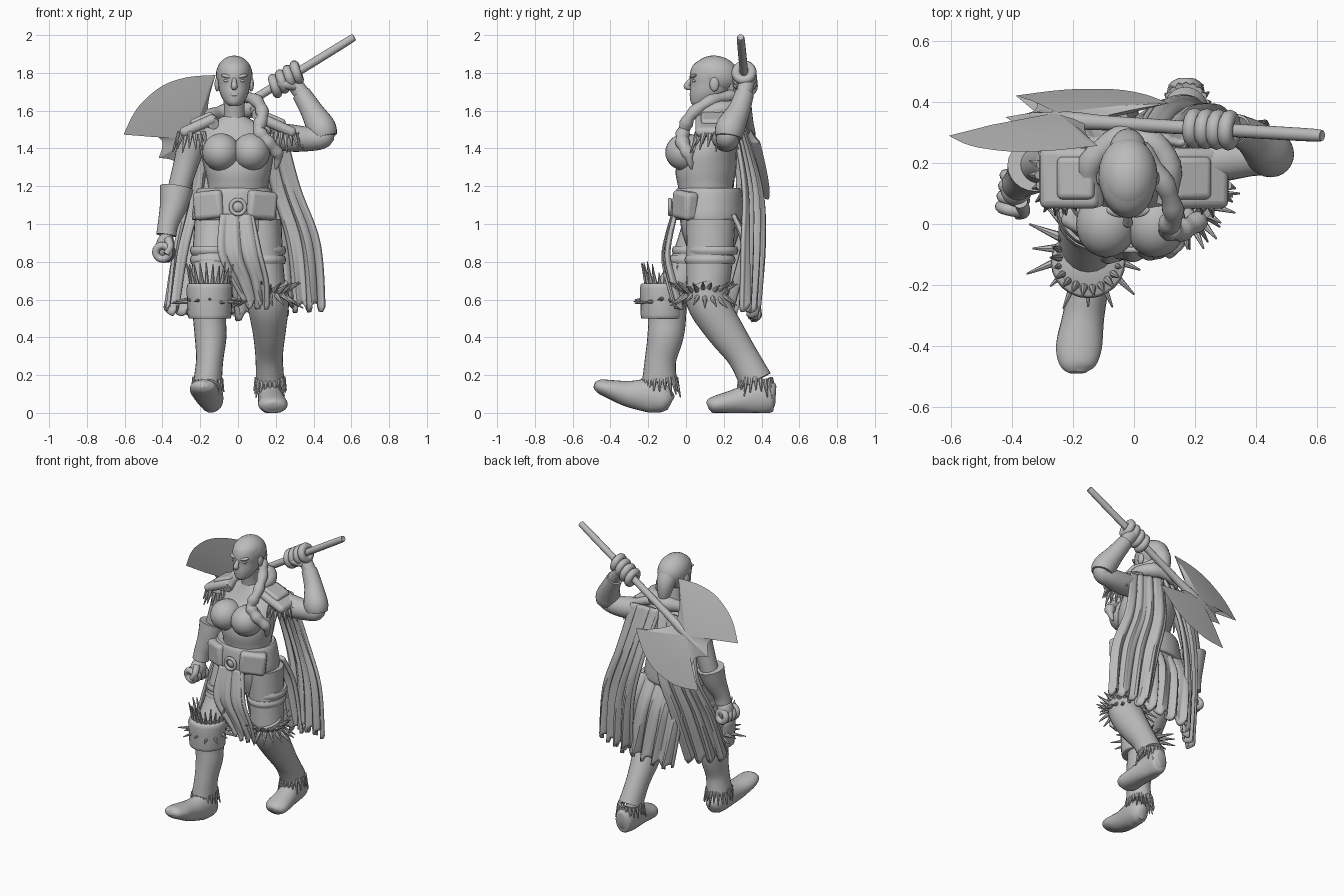
import bpy, bmesh, math, random
from mathutils import Vector, Matrix

random.seed(4)
if "Cube" in bpy.data.objects:
    bpy.data.objects.remove(bpy.data.objects["Cube"])

mat = bpy.data.materials.new("plain_grey")
mat.use_nodes = True
mat.diffuse_color = (0.5, 0.5, 0.5, 1)
mat.node_tree.nodes["Principled BSDF"].inputs["Base Color"].default_value = (0.5, 0.5, 0.5, 1)
X, Y, Z = Vector((1, 0, 0)), Vector((0, 1, 0)), Vector((0, 0, 1))
parts = []


def finish(name, bm):
    bmesh.ops.recalc_face_normals(bm, faces=bm.faces)
    me = bpy.data.meshes.new(name)
    bm.to_mesh(me)
    bm.free()
    me.materials.append(mat)
    ob = bpy.data.objects.new(name, me)
    bpy.context.scene.collection.objects.link(ob)
    parts.append(ob)
    return ob


def spline(pts, per=5):
    # smooth path through points of any dimension
    p = [pts[0]] + list(pts) + [pts[-1]]
    out = []
    for i in range(1, len(p) - 2):
        for s in range(per):
            t = s / per
            out.append([0.5 * (2 * b + (c - a) * t + (2 * a - 5 * b + 4 * c - d) * t * t
                        + (3 * b - a - 3 * c + d) * t ** 3)
                        for a, b, c, d in zip(*p[i - 1:i + 3])])
    out.append(list(pts[-1]))
    return out


def tube(name, pts, ref=X, level=False, sides=24, per=5, ripple=0, floor=False):
    # lofted elliptical rings; each point is x, y, z, radius, radius
    path = spline([q if len(q) == 5 else (*q, q[3]) for q in pts], per)
    bm = bmesh.new()
    rings = []
    for i, q in enumerate(path):
        c = Vector(q[:3])
        t = Vector(path[min(i + 1, len(path) - 1)][:3]) - Vector(path[max(i - 1, 0)][:3])
        t = Z if level else t.normalized()
        a = (ref - t * ref.dot(t)).normalized()
        b = t.cross(a)
        k = 1 + ripple * math.sin(i * 1.6)
        ring = []
        for j in range(sides):
            w = math.tau * j / sides
            v = c + (a * math.cos(w) * q[3] + b * math.sin(w) * q[4]) * k
            if floor:
                v.z = max(v.z, 0)
            ring.append(bm.verts.new(v))
        rings.append(ring)
    for r, s in zip(rings, rings[1:]):
        for j in range(sides):
            k = (j + 1) % sides
            bm.faces.new((r[j], r[k], s[k], s[j]))
    bm.faces.new(rings[0])
    bm.faces.new(rings[-1])
    return finish(name, bm)


def ball(name, loc, size, rot=(0, 0, 0)):
    bm = bmesh.new()
    bmesh.ops.create_uvsphere(bm, u_segments=24, v_segments=14, radius=1)
    ob = finish(name, bm)
    ob.location, ob.scale, ob.rotation_euler = loc, size, rot
    return ob


def slab(name, loc, size, rot, bevel):
    bm = bmesh.new()
    bmesh.ops.create_cube(bm, size=1, matrix=Matrix.Diagonal((*size, 1)))
    ob = finish(name, bm)
    ob.location, ob.rotation_euler = loc, rot
    m = ob.modifiers.new("round", 'BEVEL')
    m.width, m.segments = bevel, 4
    return ob


def spikes(name, c, rx, ry, n, length, lean, up, r=0.016):
    # ring of fur tufts
    bm = bmesh.new()
    for i in range(n):
        w = math.tau * i / n
        k = length * random.uniform(0.7, 1.2)
        d = Vector((math.cos(w) * lean, math.sin(w) * lean, up)).normalized()
        base = Vector(c) + Vector((rx * math.cos(w), ry * math.sin(w), random.uniform(-.01, .01)))
        mx = Matrix.Translation(base + d * k / 2) @ d.to_track_quat('Z', 'Y').to_matrix().to_4x4()
        bmesh.ops.create_cone(bm, cap_ends=True, segments=7, radius1=r, radius2=0.003, depth=k, matrix=mx)
    return finish(name, bm)


def cloth(name, left, right, folds, amp):
    # hanging panel between two edge paths, folds deepening toward the hem
    le, ri = spline(left, 8), spline(right, 8)
    bm = bmesh.new()
    cols = 44
    rows = []
    for i, (a, b) in enumerate(zip(le, ri)):
        v = i / (len(le) - 1)
        a, b = Vector(a), Vector(b)
        n = (b - a).cross(Z).normalized()
        row = []
        for j in range(cols + 1):
            u = j / cols
            wave = math.sin(math.tau * folds * u + 1.5 * v) + .5 * math.sin(math.tau * folds * 1.7 * u)
            p = a.lerp(b, u) + n * wave * amp * (0.3 + v)
            p.z += 0.025 * math.sin(math.tau * folds * u) * v ** 6
            row.append(bm.verts.new(p))
        rows.append(row)
    for r, s in zip(rows, rows[1:]):
        for j in range(cols):
            bm.faces.new((r[j], r[j + 1], s[j + 1], s[j]))
    ob = finish(name, bm)
    m = ob.modifiers.new("thickness", 'SOLIDIFY')
    m.thickness, m.offset = 0.022, 0
    return ob


def hoop(name, c, axis, major, minor, squash=1):
    bm = bmesh.new()
    n, k = 20, 10
    q = Vector(axis).to_track_quat('Z', 'Y')
    g = [[bm.verts.new(Vector(c) + q @ Vector(((major + minor * math.cos(t)) * math.cos(w),
          (major + minor * math.cos(t)) * math.sin(w) * squash, minor * math.sin(t))))
          for t in [math.tau * j / k for j in range(k)]] for w in [math.tau * i / n for i in range(n)]]
    for i in range(n):
        for j in range(k):
            bm.faces.new((g[i][j], g[i - 1][j], g[i - 1][j - 1], g[i][j - 1]))
    return finish(name, bm)


# torso and hips
tube("torso", [(0, .13, .86, .17, .12), (-.01, .13, .95, .21, .15), (-.01, .125, 1.05, .19, .16),
               (0, .105, 1.18, .16, .145), (0, .105, 1.28, .175, .16), (-.005, .12, 1.38, .195, .15),
               (-.01, .16, 1.47, .19, .11), (-.02, .17, 1.53, .13, .08), (-.02, .17, 1.57, .06, .06)], level=True)
for side, label in ((-1, "right"), (1, "left")):
    ball(label + "_chest", (-.01 + side * .08, .0, 1.38), (.1, .11, .1))
hoop("bodice_edge", (-.01, .06, 1.42), (0, -.5, 1), .14, .008, .9)
tube("belt", [(-.02, .12, 1.02, .215, .18), (-.02, .12, 1.04, .225, .188), (-.02, .12, 1.16, .205, .178),
              (-.02, .12, 1.19, .19, .165)], level=True, per=3)
for side, label in ((-1, "right"), (1, "left")):
    slab(label + "_belt_flap", (side * .135 - .015, -.005, 1.1), (.17, .08, .15), (0, side * .1, side * .5), .025)
hoop("buckle", (0, -.085, 1.09), Y, .038, .011)
ball("buckle_boss", (0, -.07, 1.09), (.03, .02, .03))

# head
tube("neck", [(-.02, .18, 1.48, .07), (-.02, .16, 1.58, .055), (-.02, .145, 1.68, .058)])
tube("head", [(-.02, .075, 1.625, .025, .035), (-.02, .09, 1.645, .05, .065), (-.02, .12, 1.69, .075, .1),
              (-.02, .135, 1.74, .085, .112), (-.02, .14, 1.79, .09, .12), (-.02, .145, 1.84, .083, .108),
              (-.02, .15, 1.875, .05, .065), (-.02, .15, 1.888, .012, .015)], level=True)
ball("hair", (-.02, .16, 1.79), (.097, .125, .1), (-.25, 0, 0))
tube("hair_tail", [(-.02, .2, 1.8, .07), (-.02, .25, 1.73, .06), (-.02, .27, 1.65, .04), (-.02, .27, 1.58, .015)])
tube("nose", [(-.02, .03, 1.77, .01), (-.02, .012, 1.745, .014), (-.02, .005, 1.727, .017), (-.02, .03, 1.718, .01)])
ball("mouth", (-.02, .032, 1.685), (.027, .014, .011))
for s, label in ((-1, "right"), (1, "left")):
    ball(label + "_brow", (-.02 + s * .038, .04, 1.782), (.034, .017, .011), (0, -s * .2, s * .25))
    ball(label + "_eye", (-.02 + s * .037, .045, 1.758), (.02, .014, .009))
    ball(label + "_ear", (-.02 + s * .09, .15, 1.74), (.014, .025, .038))
tube("scarf", [(-.13, .06, 1.53, .03), (-.14, .2, 1.57, .04), (-.02, .28, 1.6, .045), (.1, .22, 1.61, .045),
               (.11, .07, 1.58, .035)], ref=Z, ripple=.1)
tube("braid", [(.02, .25, 1.68, .03), (.1, .13, 1.65, .032), (.13, .03, 1.58, .032), (.11, -.01, 1.5, .034),
               (.15, -.02, 1.44, .036), (.21, .01, 1.37, .03), (.2, .03, 1.29, .006)], ripple=.13)

# shoulder pads with tufts below
for s, label in ((-1, "right"), (1, "left")):
    slab(label + "_shoulder_pad", (s * .21, .15, 1.52), (.21, .2, .055), (0, s * .42, 0), .026)
    slab(label + "_shoulder_plate", (s * .19, .15, 1.555), (.13, .14, .04), (0, s * .4, 0), .019)
    spikes(label + "_shoulder_tufts", (s * .24, .16, 1.48), .07, .1, 18, .09, .4, -1)

# lowered right arm
tube("right_upper_arm", [(-.2, .2, 1.49, .06), (-.24, .2, 1.43, .077), (-.275, .2, 1.32, .066), (-.32, .19, 1.16, .058)])
tube("right_gauntlet", [(-.325, .19, 1.19, .09, .085), (-.34, .17, 1.1, .075), (-.37, .14, 1.0, .055),
                        (-.38, .13, .94, .053)])
ball("right_palm", (-.385, .11, .88), (.05, .055, .075), (0, .1, 0))
for i in range(4):
    hoop("right_finger", (-.4 + .005 * i, .05 + .034 * i, .85), (.2, 1, .15), .036, .02)
tube("right_thumb", [(-.37, .07, .92, .022), (-.36, .04, .88, .02), (-.38, .03, .84, .016)])

# long axe resting behind the shoulder
butt = Vector((.6, .29, 1.98))
along = Vector((-.85, .05, -.525)).normalized()
across = Vector((-.22, -.14, .37))
across = (across - along * across.dot(along)).normalized()
face = along.cross(across)
shaft = [(*(butt + along * t), r) for t, r in ((0, .012), (.015, .021), (.4, .022), (.8, .024), (.95, .03), (1.1, .02))]
tube("axe_shaft", shaft, ref=Y, sides=16)
segments = [[(.89, 0), (.86, .06), (.8, .14), (.71, .226)],
            [(.71, .226), (.84, .297), (.97, .33), (1.1, .315), (1.19, .28), (1.29, .213)],
            [(1.29, .213), (1.19, .17), (1.14, .09), (1.15, .045), (1.2, 0)]]
half = [q for s in segments for q in spline(s, 6)[:-1]]
outline = half + [(1.2, 0)] + [(a, -n) for a, n in reversed(half[1:])]
bm = bmesh.new()
rim = [bm.verts.new(butt + along * a + across * n) for a, n in outline]
for s in (-1, 1):
    mid = [bm.verts.new(butt + along * (1 + (a - 1) * .6) + across * n * .6 + face * s * .016) for a, n in outline]
    hub = bm.verts.new(butt + along + face * s * .026)
    for j in range(len(rim)):
        bm.faces.new((rim[j], rim[j - 1], mid[j - 1], mid[j]))
        bm.faces.new((mid[j], mid[j - 1], hub))
finish("axe_blade", bm)

# raised left arm gripping the shaft
tube("left_upper_arm", [(.18, .2, 1.47, .07), (.28, .21, 1.455, .072), (.38, .22, 1.45, .064), (.45, .22, 1.46, .058),
                        (.455, .24, 1.5, .05)], ref=Y)
tube("left_gauntlet", [(.455, .225, 1.46, .07), (.44, .235, 1.51, .078), (.39, .28, 1.6, .06), (.335, .31, 1.69, .05)], ref=Y)
tube("left_wrist", [(.36, .3, 1.66, .043), (.3, .32, 1.74, .042), (.26, .33, 1.78, .04)], ref=Y)
for i in range(4):
    hoop("left_finger", butt + along * (.34 + .045 * i), along + Vector((0, 0, .25)), .042, .025)
tube("left_thumb", [(.3, .29, 1.73, .024), (.24, .27, 1.74, .023), (.19, .29, 1.75, .016)], ref=Y)

# legs, boots and feet
tube("right_thigh", [(-.12, .12, 1.02, .11, .13), (-.135, .04, .8, .108, .12), (-.15, -.08, .62, .1, .1)])
tube("right_boot", [(-.15, -.1, .66, .105), (-.15, -.1, .5, .088, .1), (-.145, -.11, .4, .084, .095),
                    (-.15, -.135, .28, .072, .083), (-.16, -.14, .17, .075, .092)])
tube("right_knee_cuff", [(-.15, -.125, .5, .108, .11), (-.15, -.125, .52, .116, .115), (-.15, -.125, .66, .122, .118),
                         (-.15, -.125, .685, .112, .108)], level=True, per=3)
tube("right_foot", [(-.14, -.08, .05, .03, .04), (-.14, -.11, .065, .06, .068), (-.145, -.18, .09, .065, .09),
                    (-.165, -.3, .1, .068, .07), (-.18, -.4, .125, .075, .05), (-.185, -.46, .142, .06, .036),
                    (-.185, -.485, .15, .03, .015)], floor=True)
tube("left_thigh", [(.12, .13, 1.02, .11, .13), (.135, .125, .8, .105, .122), (.15, .11, .62, .105, .11)])
tube("left_boot", [(.15, .08, .68, .115, .1), (.16, .12, .57, .11, .108), (.165, .21, .43, .088, .098),
                   (.165, .3, .3, .073, .082), (.17, .37, .17, .075, .088)])
tube("left_foot", [(.17, .475, .09, .03, .05), (.17, .45, .09, .058, .085), (.17, .37, .08, .065, .09),
                   (.18, .26, .06, .072, .065), (.185, .17, .045, .078, .05), (.185, .13, .04, .06, .038),
                   (.185, .115, .035, .03, .02)], floor=True)
spikes("right_ankle_fringe", (-.16, -.14, .18), .068, .085, 20, .09, .25, -1, .014)
spikes("left_ankle_fringe", (.17, .37, .18), .068, .08, 20, .09, .25, -1, .014)
spikes("right_knee_fur", (-.15, -.11, .65), .09, .09, 22, .13, .25, 1)
spikes("right_knee_fur_side", (-.15, -.08, .6), .1, .1, 16, .1, 1, -.1)
spikes("left_knee_fur", (.15, .09, .65), .1, .1, 22, .09, 1, .5)
spikes("left_knee_fur_low", (.15, .1, .62), .1, .1, 18, .1, .9, -.6)
for s, y, label in ((-1, .045, "right"), (1, .127, "left")):
    for z, dy in ((.86, .015), (.81, 0)):
        tube(label + "_thigh_strap", [(s * .135, y + dy, z - .022, .112, .127), (s * .135, y + dy, z, .12, .135),
                                      (s * .135, y + dy, z + .022, .112, .127)], level=True, per=3)

# cape panels and loincloths
cloth("left_cape", [(.0, .29, 1.55), (.07, .4, 1.2), (.14, .41, .9), (.18, .37, .55)],
      [(.24, .25, 1.52), (.32, .3, 1.2), (.43, .3, .9), (.46, .3, .56)], 4, .014)
cloth("right_cape", [(-.25, .25, 1.5), (-.28, .28, 1.15), (-.35, .18, .85), (-.39, .09, .54)],
      [(-.0, .29, 1.55), (-.05, .39, 1.2), (-.13, .36, .9), (-.19, .27, .54)], 4, .014)
cloth("back_skirt", [(-.19, .25, 1.05), (-.19, .33, .85), (-.14, .37, .5)],
      [(.18, .25, 1.05), (.22, .33, .85), (.27, .35, .53)], 5, .014)
cloth("front_loincloth", [(-.09, -.065, 1.05), (-.1, -.11, .85), (-.03, -.085, .7), (.03, -.05, .58)],
      [(.08, -.06, 1.05), (.12, -.1, .85), (.155, -.07, .7), (.16, -.03, .57)], 3, .01)

# smooth shading with crisp edges
for ob in bpy.context.scene.objects:
    ob.select_set(ob in parts)
bpy.context.view_layer.objects.active = parts[0]
bpy.ops.object.shade_smooth_by_angle(angle=math.radians(45))
